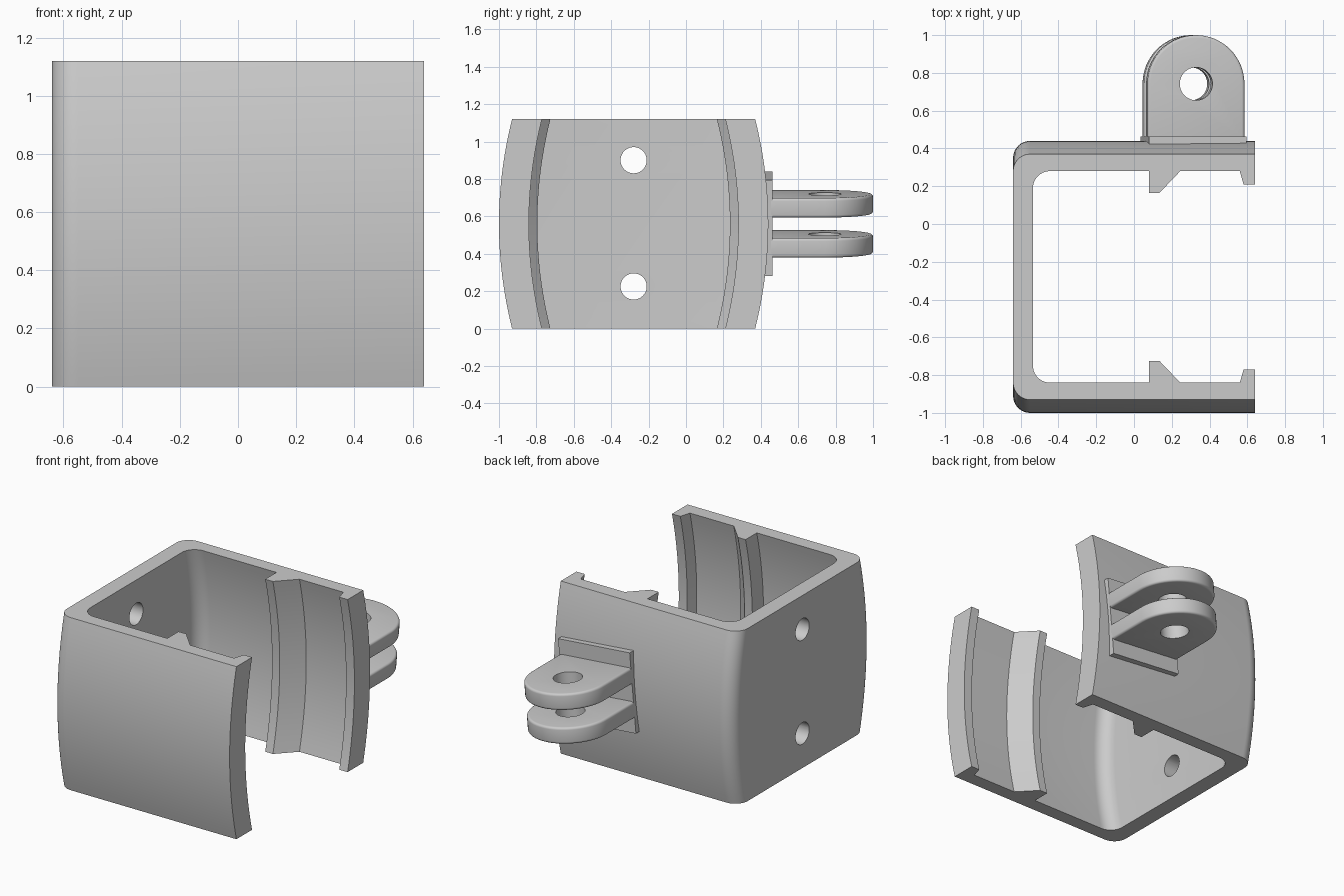
import bpy, bmesh, math
from mathutils import Matrix

if "Cube" in bpy.data.objects:
    bpy.data.objects.remove(bpy.data.objects["Cube"], do_unlink=True)

HEIGHT, MID_Y, BULGE = 1.12, -0.28, 0.07
MOUNT = Matrix.Translation((0.315, 0, 0.56)) @ Matrix.Rotation(math.radians(5), 4, 'Y')
GREY = (0.6, 0.6, 0.6, 1)

grey = bpy.data.materials.new("grey plastic")
grey.use_nodes = True
grey.diffuse_color = GREY
grey.node_tree.nodes["Principled BSDF"].inputs["Base Color"].default_value = GREY


def loft(name, rings):
    """Skin a stack of equal closed outlines and cap both ends."""
    bm = bmesh.new()
    loops = [[bm.verts.new(p) for p in ring] for ring in rings]
    n = len(loops[0])
    for a, b in zip(loops, loops[1:]):
        for i in range(n):
            j = (i + 1) % n
            bm.faces.new((a[i], a[j], b[j], b[i]))
    bm.faces.new(loops[0])
    bm.faces.new(loops[-1])
    bmesh.ops.recalc_face_normals(bm, faces=bm.faces)
    mesh = bpy.data.meshes.new(name)
    bm.to_mesh(mesh)
    bm.free()
    mesh.materials.append(grey)
    obj = bpy.data.objects.new(name, mesh)
    bpy.context.collection.objects.link(obj)
    return obj


def arc(cx, cy, r, start, end, steps):
    angles = [math.radians(start + (end - start) * i / steps) for i in range(steps + 1)]
    return [(cx + r * math.cos(a), cy + r * math.sin(a)) for a in angles]


def drill(obj, radius, matrix):
    """Cut a round hole along the local z axis of the matrix."""
    ring = arc(0, 0, radius, 0, 360, 48)[:-1]
    cutter = loft("hole_cutter", [[(x, y, z) for x, y in ring] for z in (-0.2, 0.2)])
    cutter.matrix_world = matrix
    cutter.hide_render = True
    mod = obj.modifiers.new("hole", 'BOOLEAN')
    mod.object, mod.operation, mod.solver = cutter, 'DIFFERENCE', 'EXACT'
    apply_modifiers(obj)
    bpy.data.objects.remove(cutter, do_unlink=True)


def select(obj):
    bpy.ops.object.select_all(action='DESELECT')
    obj.select_set(True)
    bpy.context.view_layer.objects.active = obj


def apply_modifiers(obj):
    select(obj)
    for mod in list(obj.modifiers):
        bpy.ops.object.modifier_apply(modifier=mod.name)


def smooth(obj):
    select(obj)
    bpy.ops.object.shade_smooth_by_angle(angle=math.radians(30))


# Clip body: half outline (x, distance from the middle plane), mirrored, then bowed in height
outer = [(0.64, 0.65)] + arc(-0.55, 0.56, 0.09, 90, 180, 10)
inner = arc(-0.445, 0.47, 0.09, 180, 90, 10) + [
    (0.08, 0.56), (0.08, 0.445), (0.135, 0.445), (0.245, 0.56),
    (0.56, 0.56), (0.58, 0.49), (0.64, 0.49)]
outline = [(x, d, 1) for x, d in outer] + [(x, d, -1) for x, d in reversed(outer)]
outline += [(x, d, -1) for x, d in reversed(inner)] + [(x, d, 1) for x, d in inner]
LAYERS = 24
rings = []
for k in range(LAYERS + 1):
    t = 2 * k / LAYERS - 1
    bow = BULGE * (1 - t * t)
    rings.append([(x, MID_Y + side * (d + bow), HEIGHT * k / LAYERS) for x, d, side in outline])
body = loft("clip_body", rings)

# Screw holes in the closed side wall
for z in (0.225, 0.9):
    drill(body, 0.07, Matrix.Translation((-0.59, MID_Y, z)) @ Matrix.Rotation(math.pi / 2, 4, 'Y'))
smooth(body)

# Mounting plate on the back wall, slightly tilted
W, H = 0.258, 0.257
plate = loft("mount_plate", [[(-W, y, -H), (W, y, -H), (W, y, H), (-W, y, H)] for y in (0.39, 0.463)])
plate.matrix_world = MOUNT

# Two rounded hinge tabs with a pivot hole
TIP_Y = 1 - W
tab_outline = [(-W, 0.44), (W, 0.44)] + arc(0, TIP_Y, W, 0, 180, 32)
for name, low in (("lower_tab", -0.16), ("upper_tab", 0.055)):
    tab = loft(name, [[(x, y, z) for x, y in tab_outline] for z in (low, low + 0.105)])
    bevel = tab.modifiers.new("rounded rim", 'BEVEL')
    bevel.width, bevel.segments = 0.015, 4
    bevel.limit_method, bevel.angle_limit = 'ANGLE', math.radians(40)
    apply_modifiers(tab)
    drill(tab, 0.087, Matrix.Translation((0, TIP_Y, low + 0.05)))
    tab.matrix_world = MOUNT
    smooth(tab)
